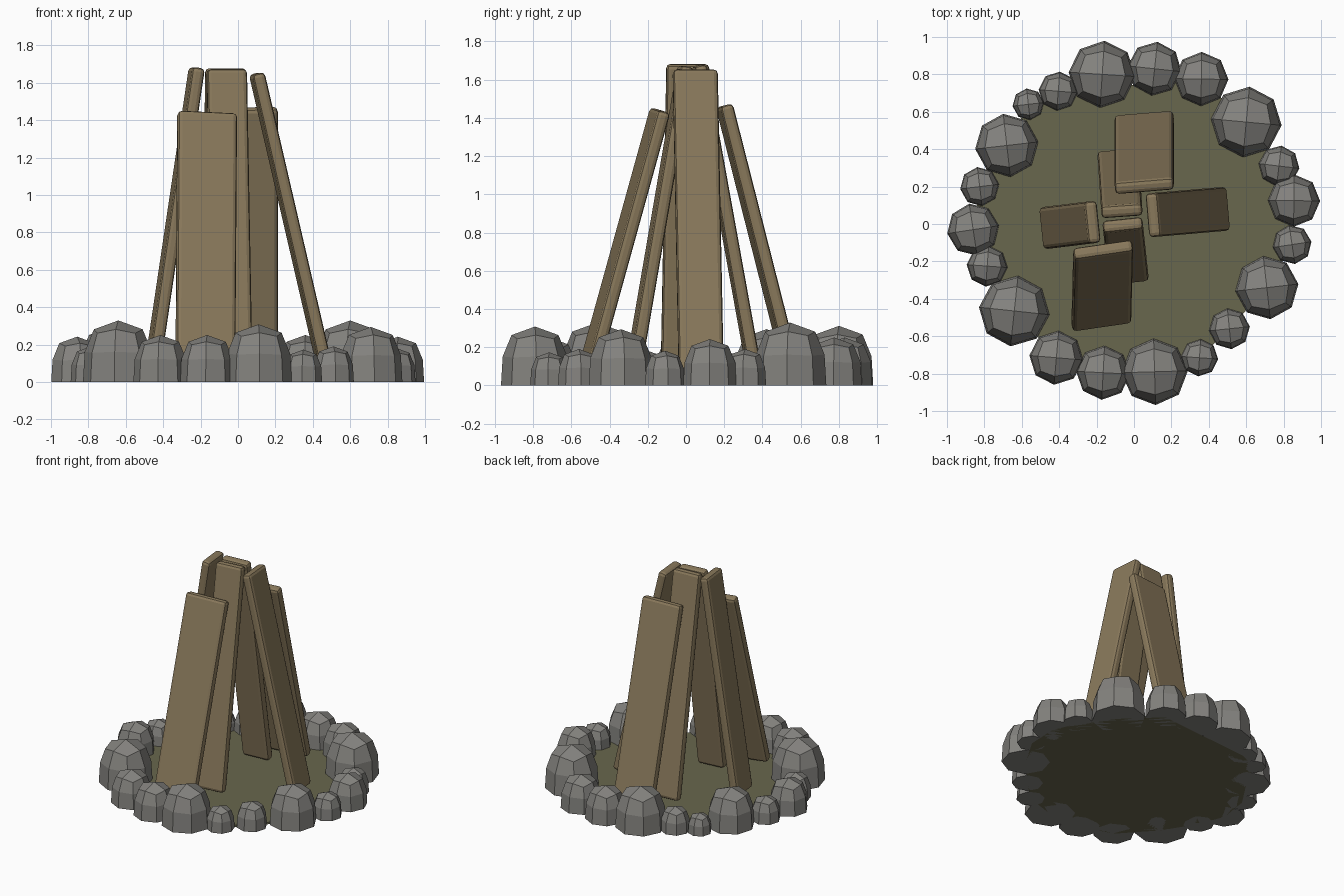
import bpy, bmesh, math, random
from mathutils import Vector, Matrix

if "Cube" in bpy.data.objects:
    bpy.data.objects.remove(bpy.data.objects["Cube"])

random.seed(4)

def material(name, rgb):
    m = bpy.data.materials.new(name)
    m.diffuse_color = (*rgb, 1)
    m.use_nodes = True
    m.node_tree.nodes["Principled BSDF"].inputs["Base Color"].default_value = m.diffuse_color
    return m

wood = material("wood", (0.25, 0.19, 0.105))
soil = material("soil", (0.14, 0.135, 0.075))
rock = material("rock", (0.23, 0.225, 0.21))

def finish(name, bm, mat):
    bmesh.ops.recalc_face_normals(bm, faces=bm.faces)
    me = bpy.data.meshes.new(name)
    bm.to_mesh(me)
    bm.free()
    ob = bpy.data.objects.new(name, me)
    bpy.context.collection.objects.link(ob)
    me.materials.append(mat)
    return ob

# Stones: eight-sided walls with a rounded four-quad cap, (x, y, radius)
stones = [(-.17, .80, .18), (.11, .83, .145), (.36, .775, .145), (.60, .545, .19),
          (.775, .31, .11), (.855, .125, .14), (.845, -.11, .105), (.71, -.34, .17),
          (.51, -.56, .11), (.35, -.715, .10), (.11, -.79, .178), (-.165, -.795, .145),
          (-.415, -.715, .145), (-.64, -.465, .19), (-.785, -.225, .11), (-.86, -.03, .14),
          (-.825, .20, .105), (-.68, .42, .17), (-.565, .64, .085), (-.405, .71, .105)]

def stone(name, x, y, r):
    bm = bmesh.new()
    turn = math.radians(random.uniform(-8, 10))
    def ring(rad_mid, rad_corner, z_mid, z_corner):
        out = []
        for i in range(8):
            a = turn + i * math.pi / 4
            rad, z = ((rad_mid, z_mid), (rad_corner, z_corner))[i % 2]
            out.append(bm.verts.new((x + r * rad * math.cos(a), y + r * rad * math.sin(a), r * z)))
        return out
    rings = [ring(1, 1, 0, 0), ring(.95, .95, .85, .82), ring(.69, .76, 1.48, 1.37)]
    top = bm.verts.new((x, y, r * 1.73))
    bm.faces.new(rings[0])
    for lo, hi in zip(rings, rings[1:]):
        for i in range(8):
            j = (i + 1) % 8
            bm.faces.new((lo[i], lo[j], hi[j], hi[i]))
    cap = rings[2]
    for i in range(0, 8, 2):
        bm.faces.new((cap[i], cap[i + 1], cap[(i + 2) % 8], top))
    finish(name, bm, rock)

for n, s in enumerate(stones):
    stone(f"stone_{n + 1}", *s)

# Soil bed: thin slab whose outline runs under the stones
bm = bmesh.new()
base = bm.faces.new([bm.verts.new((x, y, 0)) for x, y, r in stones[2:]])
ext = bmesh.ops.extrude_face_region(bm, geom=[base], use_keep_orig=True)
for v in ext["geom"]:
    if isinstance(v, bmesh.types.BMVert):
        v.co.z = 0.015
finish("soil_bed", bm, soil)

# Planks: bevelled boards leaning together, (bottom, top, width, yaw of width)
planks = {
    "back_plank": ((.055, .565, .03), (.055, .20, 1.465), .315, 5),
    "front_plank": ((-.175, -.525, .03), (-.165, -.135, 1.44), .32, 9),
    "right_plank": ((.475, .08, .03), (.10, .048, 1.65), .235, 95),
    "left_plank": ((-.465, -.02, .03), (-.22, .01, 1.68), .225, 96),
    "inner_back_plank": ((-.085, .365, .03), (-.065, .068, 1.675), .22, 4),
    "inner_front_plank": ((-.03, -.285, .03), (-.06, -.003, 1.67), .215, 6),
}
for name, (bottom, top, width, yaw) in planks.items():
    b, t = Vector(bottom), Vector(top)
    up = (t - b).normalized()
    a = math.radians(yaw)
    side = Vector((math.cos(a), math.sin(a), 0))
    side = (side - up * side.dot(up)).normalized()
    out = up.cross(side)
    size = Matrix.Diagonal((width, 0.068, (t - b).length, 1))
    rot = Matrix((side, out, up)).transposed().to_4x4()
    bm = bmesh.new()
    bmesh.ops.create_cube(bm, size=1, matrix=Matrix.Translation((b + t) / 2) @ rot @ size)
    bmesh.ops.bevel(bm, geom=bm.edges[:], offset=0.022, segments=2, profile=0.5, affect='EDGES')
    finish(name, bm, wood)
